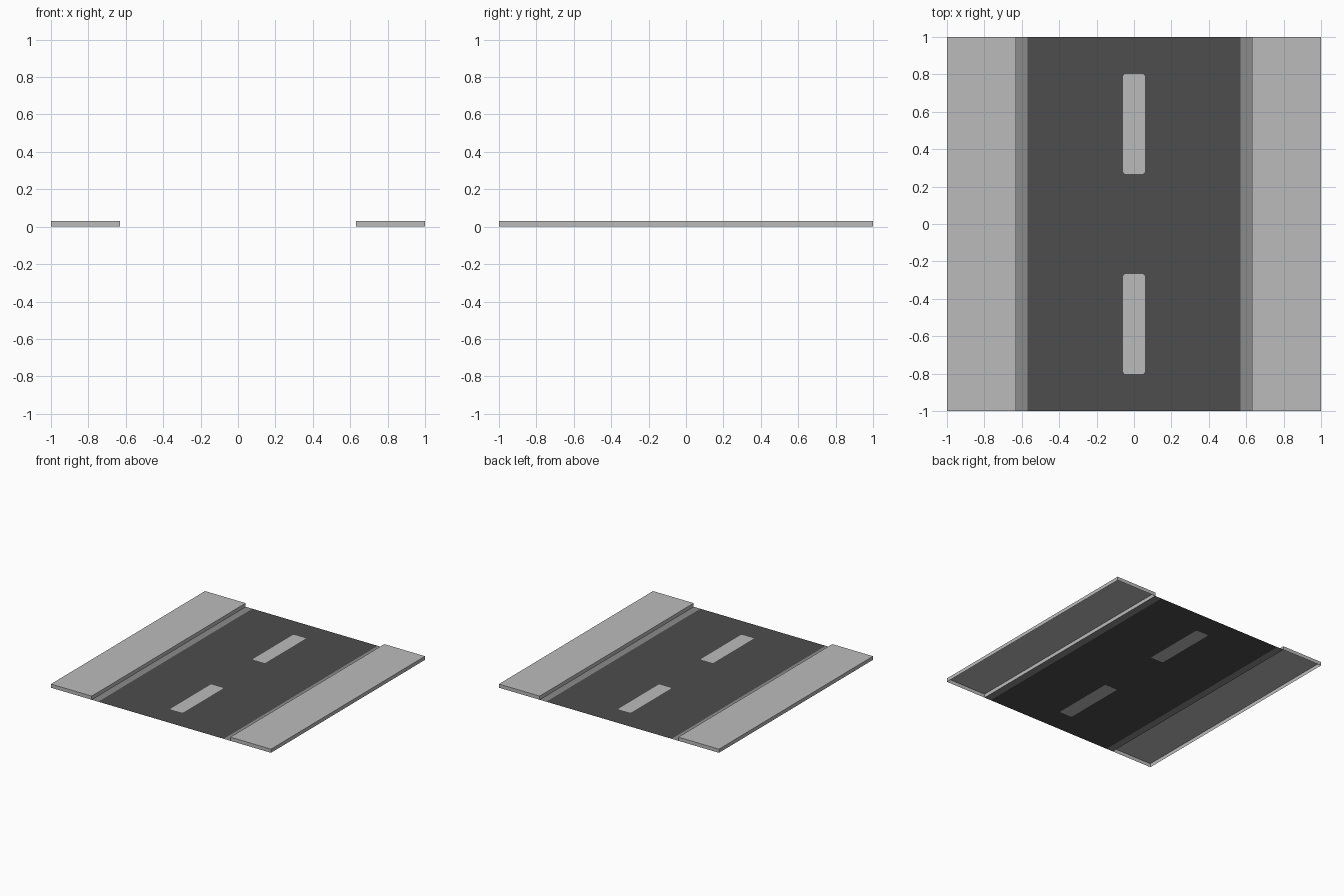
import bpy, bmesh, math
from mathutils.geometry import tessellate_polygon

if "Cube" in bpy.data.objects:
    bpy.data.objects.remove(bpy.data.objects["Cube"])

ROAD_X, CURB_X, HEIGHT = 0.57, 0.63, 0.03


def material(name, v):
    m = bpy.data.materials.new(name)
    m.diffuse_color = (v, v, v, 1)
    m.use_nodes = True
    m.node_tree.nodes["Principled BSDF"].inputs["Base Color"].default_value = m.diffuse_color
    return m


light = material("light grey", 0.50)
mid = material("mid grey", 0.26)
asphalt = material("dark asphalt", 0.075)


def finish(name, bm, mat):
    me = bpy.data.meshes.new(name)
    bm.to_mesh(me)
    bm.free()
    me.materials.append(mat)
    ob = bpy.data.objects.new(name, me)
    bpy.context.collection.objects.link(ob)
    return ob


def rect(x0, x1, y0, y1, z=0):
    return [(x0, y0, z), (x1, y0, z), (x1, y1, z), (x0, y1, z)]


def rounded(cx, cy, hx, hy, r, n=3):
    # outline of a rectangle with small rounded corners
    pts = []
    for k, (sx, sy) in enumerate([(1, 1), (-1, 1), (-1, -1), (1, -1)]):
        for i in range(n + 1):
            a = math.pi / 2 * (k + i / n)
            pts.append((cx + sx * (hx - r) + r * math.cos(a),
                        cy + sy * (hy - r) + r * math.sin(a), 0))
    return pts


def sheet(name, outline, mat):
    bm = bmesh.new()
    bm.faces.new([bm.verts.new(p) for p in outline])
    finish(name, bm, mat)


# lane dashes, set flush in the road
dashes = [rounded(0, s * 0.535, 0.058, 0.267, 0.012) for s in (-1, 1)]
for label, outline in zip(("front", "back"), dashes):
    sheet("lane_dash_" + label, outline, light)

# road surface with openings for the dashes
loops = [rect(-ROAD_X, ROAD_X, -1, 1)] + [d[::-1] for d in dashes]
bm = bmesh.new()
verts = [bm.verts.new(p) for loop in loops for p in loop]
for tri in tessellate_polygon(loops):
    f = bm.faces.new([verts[i] for i in tri])
    f.normal_update()
    if f.normal.z < 0:
        f.normal_flip()
finish("road", bm, asphalt)

# gutters and raised pavements (open underneath) on both sides
for label, s in (("left", -1), ("right", 1)):
    a, b = sorted((s * ROAD_X, s * CURB_X))
    sheet("gutter_" + label, rect(a, b, -1, 1), mid)
    a, b = sorted((s * CURB_X, s))
    bm = bmesh.new()
    low = [bm.verts.new(p) for p in rect(a, b, -1, 1)]
    top = [bm.verts.new(p) for p in rect(a, b, -1, 1, HEIGHT)]
    bm.faces.new(top)
    for i in range(4):
        j = (i + 1) % 4
        bm.faces.new((low[i], low[j], top[j], top[i]))
    finish("pavement_" + label, bm, light)
